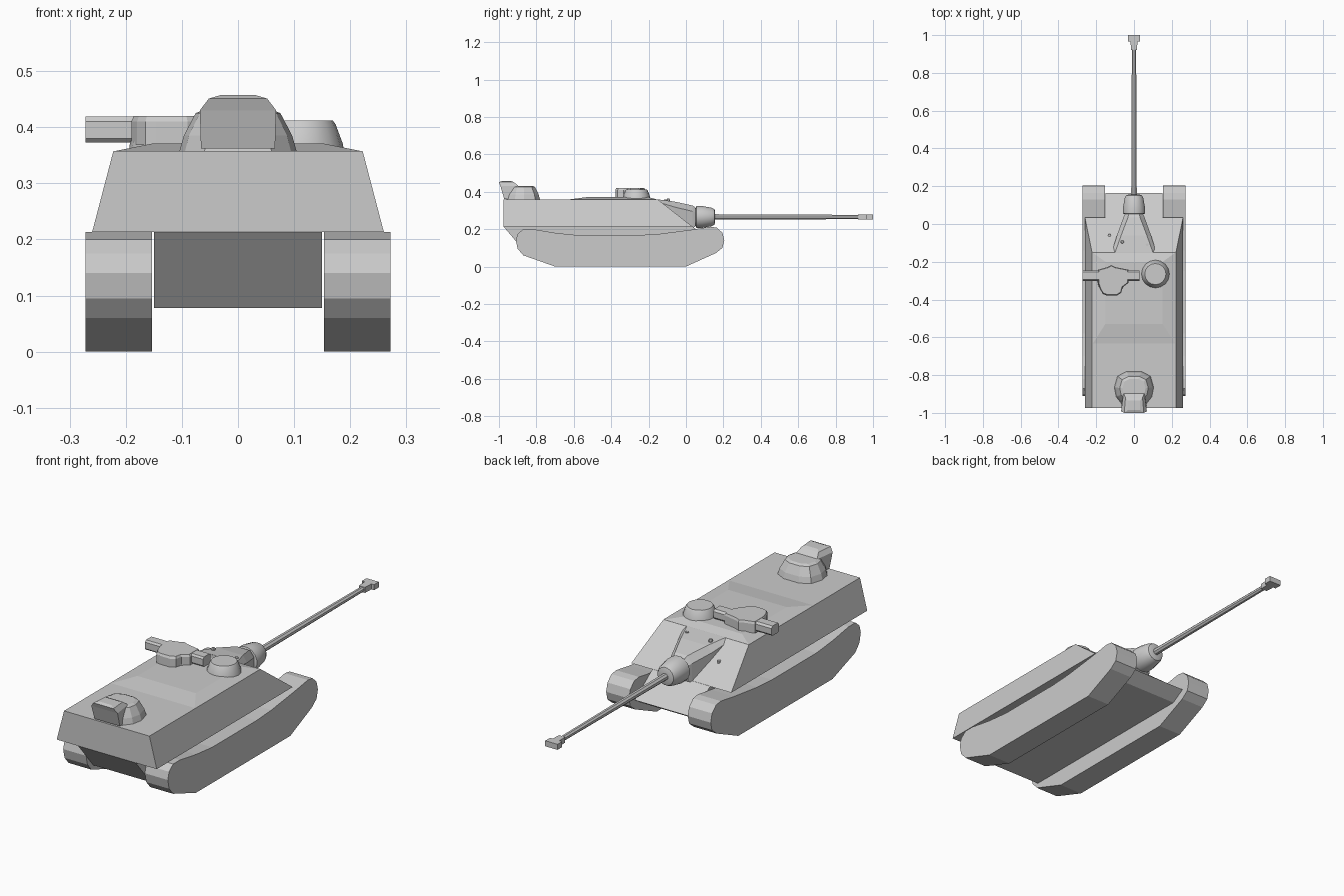
import bpy, bmesh, math


def finish(name, bm, smooth=None):
    bmesh.ops.recalc_face_normals(bm, faces=bm.faces)
    mesh = bpy.data.meshes.new(name)
    bm.to_mesh(mesh)
    bm.free()
    ob = bpy.data.objects.new(name, mesh)
    bpy.context.collection.objects.link(ob)
    if smooth:
        bpy.ops.object.select_all(action='DESELECT')
        ob.select_set(True)
        bpy.context.view_layer.objects.active = ob
        bpy.ops.object.shade_smooth_by_angle(angle=math.radians(smooth))
    return ob


def loft(name, rings, smooth=None):
    """Skin a list of equal-length rings and cap both ends."""
    bm = bmesh.new()
    vs = [[bm.verts.new(p) for p in r] for r in rings]
    n = len(rings[0])
    for a, b in zip(vs, vs[1:]):
        for i in range(n):
            j = (i + 1) % n
            bm.faces.new((a[i], a[j], b[j], b[i]))
    bm.faces.new(vs[0])
    bm.faces.new(vs[-1])
    return finish(name, bm, smooth)


def prism_x(name, x0, x1, profile):
    return loft(name, [[(x, y, z) for y, z in profile] for x in (x0, x1)])


def rect(w, y0, y1, z):
    return [(-w, y0, z), (w, y0, z), (w, y1, z), (-w, y1, z)]


def circle_xy(cx, cy, r, z, n=16):
    return [(cx + r * math.cos(2 * math.pi * i / n),
             cy + r * math.sin(2 * math.pi * i / n), z) for i in range(n)]


def circle_xz(y, r, n, z=0.265):
    return [(r * math.cos(2 * math.pi * (i + .5) / n), y,
             z + r * math.sin(2 * math.pi * (i + .5) / n)) for i in range(n)]


# Tracks: flat-sided run with sagging top
track = [(-0.70, 0), (0.0, 0), (0.16, 0.072), (0.195, 0.10), (0.205, 0.14),
         (0.195, 0.18), (0.165, 0.208), (0.13, 0.213), (0.03, 0.197),
         (-0.14, 0.175), (-0.25, 0.168), (-0.58, 0.168), (-0.70, 0.18),
         (-0.82, 0.2), (-0.87, 0.2), (-0.90, 0.175), (-0.91, 0.14),
         (-0.90, 0.095), (-0.87, 0.06)]
for side, label in ((-1, "left"), (1, "right")):
    prism_x(label + "_track", side * 0.153, side * 0.272, track)

# Lower hull between the tracks
prism_x("lower_hull", -0.15, 0.15,
        [(-0.975, 0.213), (-0.86, 0.078), (0.10, 0.078), (0.165, 0.118),
         (0.035, 0.214)])

# Sloped casemate with raised roof panel
loft("casemate", [rect(0.26, -0.975, 0.035, 0.213),
                  rect(0.222, -0.975, -0.15, 0.358)])
loft("roof_panel", [rect(0.222, -0.64, -0.15, 0.357),
                    rect(0.152, -0.53, -0.20, 0.371)])


# Wedge-shaped gun housing on the front plate
def housing(y, w, wt, z0, zm, z1):
    return [(-w, y, z0), (w, y, z0), (w, y, zm), (wt, y, z1),
            (-wt, y, z1), (-w, y, zm)]


loft("gun_housing", [housing(-0.15, 0.118, 0.10, 0.31, 0.345, 0.359),
                     housing(-0.06, 0.09, 0.068, 0.26, 0.318, 0.347),
                     housing(0.035, 0.056, 0.032, 0.207, 0.295, 0.326),
                     housing(0.052, 0.048, 0.028, 0.215, 0.29, 0.315)])

# Mantlet, barrel and muzzle brake
loft("mantlet", [circle_xz(y, r, 16) for y, r in
                 ((0.05, 0.045), (0.056, 0.06), (0.085, 0.06),
                  (0.138, 0.05), (0.152, 0.042), (0.156, 0.03))], 35)
loft("barrel", [circle_xz(y, r, 8) for y, r in
                ((0.14, 0.016), (0.47, 0.0145), (0.97, 0.012))])
brake = [(-0.016, 0.92), (0.016, 0.92), (0.018, 0.965), (0.032, 0.965),
         (0.032, 1.0), (-0.032, 1.0), (-0.032, 0.965), (-0.018, 0.965)]
loft("muzzle_brake", [[(x, y, z) for x, y in brake] for z in (0.252, 0.278)])

# Round hatch cupola
loft("hatch_cupola", [circle_xy(0.113, -0.265, r, z) for r, z in
                      ((0.076, 0.355), (0.074, 0.37), (0.061, 0.405),
                       (0.056, 0.412))], 30)

# Rangefinder: cross tube, T-shaped body and base
tube = [(-0.302, 0.38), (-0.295, 0.373), (-0.255, 0.373), (-0.246, 0.382),
        (-0.246, 0.41), (-0.255, 0.419), (-0.295, 0.419), (-0.302, 0.41)]
prism_x("rangefinder_tube", -0.272, 0.03, tube)
body = [(-0.19, -0.312), (-0.18, -0.345), (-0.165, -0.37), (-0.145, -0.378),
        (-0.09, -0.378), (-0.068, -0.365), (-0.06, -0.335), (-0.03, -0.312),
        (-0.03, -0.242), (-0.10, -0.228), (-0.12, -0.218), (-0.14, -0.228),
        (-0.19, -0.242)]


def scaled(s, z):
    return [(-0.12 + (x + 0.12) * s, -0.29 + (y + 0.29) * s, z) for x, y in body]


loft("rangefinder_body", [scaled(1, 0.368), scaled(1, 0.41), scaled(0.94, 0.42)])
loft("rangefinder_base", [circle_xy(-0.12, -0.30, 0.075, 0.355),
                          circle_xy(-0.12, -0.30, 0.072, 0.375)], 30)

# Rear weapon station: faceted dome and shield block
half = [(0.04, -0.78), (0.088, -0.805), (0.105, -0.865), (0.095, -0.915),
        (0.06, -0.96)]
dome = half + [(-x, y) for x, y in reversed(half)]


def dome_ring(s, z):
    return [(x * s, -0.875 + (y + 0.875) * s, z) for x, y in dome]


loft("station_dome", [dome_ring(1, 0.355), dome_ring(0.92, 0.385),
                      dome_ring(0.72, 0.425), dome_ring(0.58, 0.431)])


def shield(w, wb, y0, y1, z):
    return [(-w, y0, z), (w, y0, z), (wb, y1, z), (-wb, y1, z)]


loft("station_shield", [shield(0.066, 0.06, -0.972, -0.89, 0.362),
                        shield(0.068, 0.055, -0.992, -0.895, 0.43),
                        shield(0.052, 0.045, -1.0, -0.92, 0.451),
                        shield(0.032, 0.032, -0.985, -0.935, 0.457)])

# Small sight and lifting lugs
loft("sight_stub", [circle_xy(-0.062, -0.095, r, z, 8) for r, z in
                    ((0.009, 0.33), (0.009, 0.358), (0.006, 0.363))])
for i, (x, y, z) in enumerate(((0.07, -0.11, 0.35), (-0.13, -0.06, 0.285))):
    loft("lug_%d" % i, [circle_xy(x, y, 0.008, h, 6) for h in (z - 0.02, z + 0.008)])
